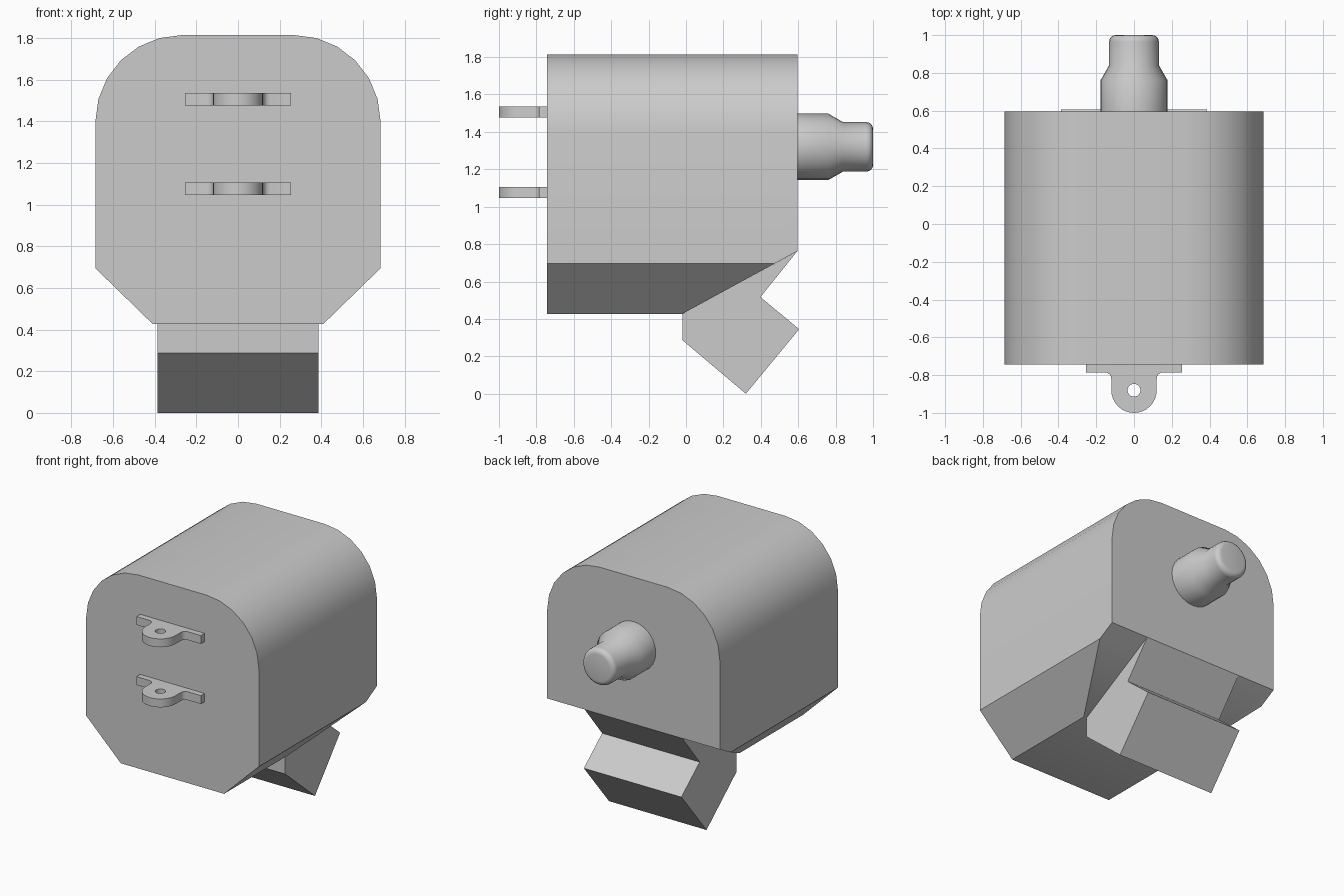
import bpy, bmesh
from math import sin, cos, pi, radians
from mathutils import Vector

cube = bpy.data.objects.get("Cube")
if cube:
    bpy.data.objects.remove(cube, do_unlink=True)

GREY = (0.6, 0.6, 0.6, 1)
grey = bpy.data.materials.new("plain grey")
grey.use_nodes = True
grey.diffuse_color = GREY
grey.node_tree.nodes["Principled BSDF"].inputs["Base Color"].default_value = GREY


def finish(name, bm, angle=30):
    """Turn a bmesh into a shaded, coloured object."""
    bmesh.ops.remove_doubles(bm, verts=bm.verts, dist=0.0001)
    bmesh.ops.recalc_face_normals(bm, faces=bm.faces)
    mesh = bpy.data.meshes.new(name)
    bm.to_mesh(mesh)
    bm.free()
    mesh.materials.clear()
    mesh.materials.append(grey)
    obj = bpy.data.objects.new(name, mesh)
    bpy.context.collection.objects.link(obj)
    bpy.ops.object.select_all(action="DESELECT")
    obj.select_set(True)
    bpy.context.view_layer.objects.active = obj
    bpy.ops.object.shade_smooth_by_angle(angle=radians(angle))
    return obj


def prism(points, sweep):
    """Extrude a closed 3D outline along a vector."""
    bm = bmesh.new()
    face = bm.faces.new([bm.verts.new(p) for p in points])
    new = bmesh.ops.extrude_face_region(bm, geom=[face], use_keep_orig=True)["geom"]
    verts = [v for v in new if isinstance(v, bmesh.types.BMVert)]
    bmesh.ops.translate(bm, verts=verts, vec=sweep)
    bmesh.ops.recalc_face_normals(bm, faces=bm.faces)
    return bm


def arc(cx, cy, r, start, end, steps):
    angles = [radians(start + (end - start) * i / steps) for i in range(steps + 1)]
    return [(cx + r * cos(a), cy + r * sin(a)) for a in angles]


# Body: rounded top, chamfered bottom, sliced off under the rear
FRONT, BACK = -0.743, 0.595
half = [(0.41, 0.427), (0.685, 0.695)] + arc(0.27, 1.4, 0.415, 0, 90, 6)
outline = half + [(-x, z) for x, z in reversed(half)]
body = prism([(x, FRONT, z) for x, z in outline], (0, BACK - FRONT, 0))
slope = Vector((0, 0.62, 0.338))
cut = bmesh.ops.bisect_plane(
    body, geom=body.verts[:] + body.edges[:] + body.faces[:],
    plane_co=(0, -0.02, 0.427), plane_no=(0, slope.z, -slope.y), clear_outer=True)
rim = [e for e in body.edges if e.is_boundary]
bmesh.ops.holes_fill(body, edges=rim, sides=0)
finish("body", body)

# Angled spout under the rear
side = [(-0.02, 0.427), (-0.02, 0.287), (0.32, 0), (0.605, 0.345),
        (0.398, 0.517), (BACK, 0.762)]
finish("spout", prism([(-0.387, y, z) for y, z in side], (0.774, 0, 0)))

# Rear plug: turned profile around the y axis
PLUG_Z = 1.32
profile = [(0, BACK - 0.01), (0.177, BACK - 0.01), (0.177, 0.762), (0.132, 0.84)]
profile += [(r, y) for r, y in arc(0.097, 0.965, 0.035, 0, 90, 4)] + [(0, 1.0)]
plug = bmesh.new()
line = [plug.verts.new((r, y, PLUG_Z)) for r, y in profile]
edges = [plug.edges.new(pair) for pair in zip(line, line[1:])]
bmesh.ops.spin(plug, geom=line + edges, cent=(0, 0, PLUG_Z), axis=(0, 1, 0),
               angle=2 * pi, steps=24, use_merge=True)
finish("rear_plug", plug)


# Front brackets: flanged tab with a round end and a pin hole
def bracket(name, z):
    right = [(0.255, FRONT), (0.255, -0.785)]
    right += arc(0.155, -0.82, 0.035, 90, 180, 4)
    right += arc(0, -0.88, 0.12, 0, -90, 8)
    tab = right + [(-x, y) for x, y in reversed(right[:-1])]
    hole = arc(0, -0.88, 0.034, 0, 345, 23)
    curve = bpy.data.curves.new(name, "CURVE")
    curve.dimensions = "2D"
    curve.fill_mode = "BOTH"
    curve.extrude = 0.03
    for loop in (tab, hole):
        spline = curve.splines.new("POLY")
        spline.points.add(len(loop) - 1)
        for point, (x, y) in zip(spline.points, loop):
            point.co = (x, y, 0, 1)
        spline.use_cyclic_u = True
    helper = bpy.data.objects.new(name + "_outline", curve)
    bpy.context.collection.objects.link(helper)
    bpy.context.view_layer.update()
    mesh = bpy.data.meshes.new_from_object(
        helper.evaluated_get(bpy.context.evaluated_depsgraph_get()))
    bpy.data.objects.remove(helper, do_unlink=True)
    bm = bmesh.new()
    bm.from_mesh(mesh)
    bpy.data.meshes.remove(mesh)
    finish(name, bm).location.z = z


bracket("upper_bracket", 1.507)
bracket("lower_bracket", 1.076)
